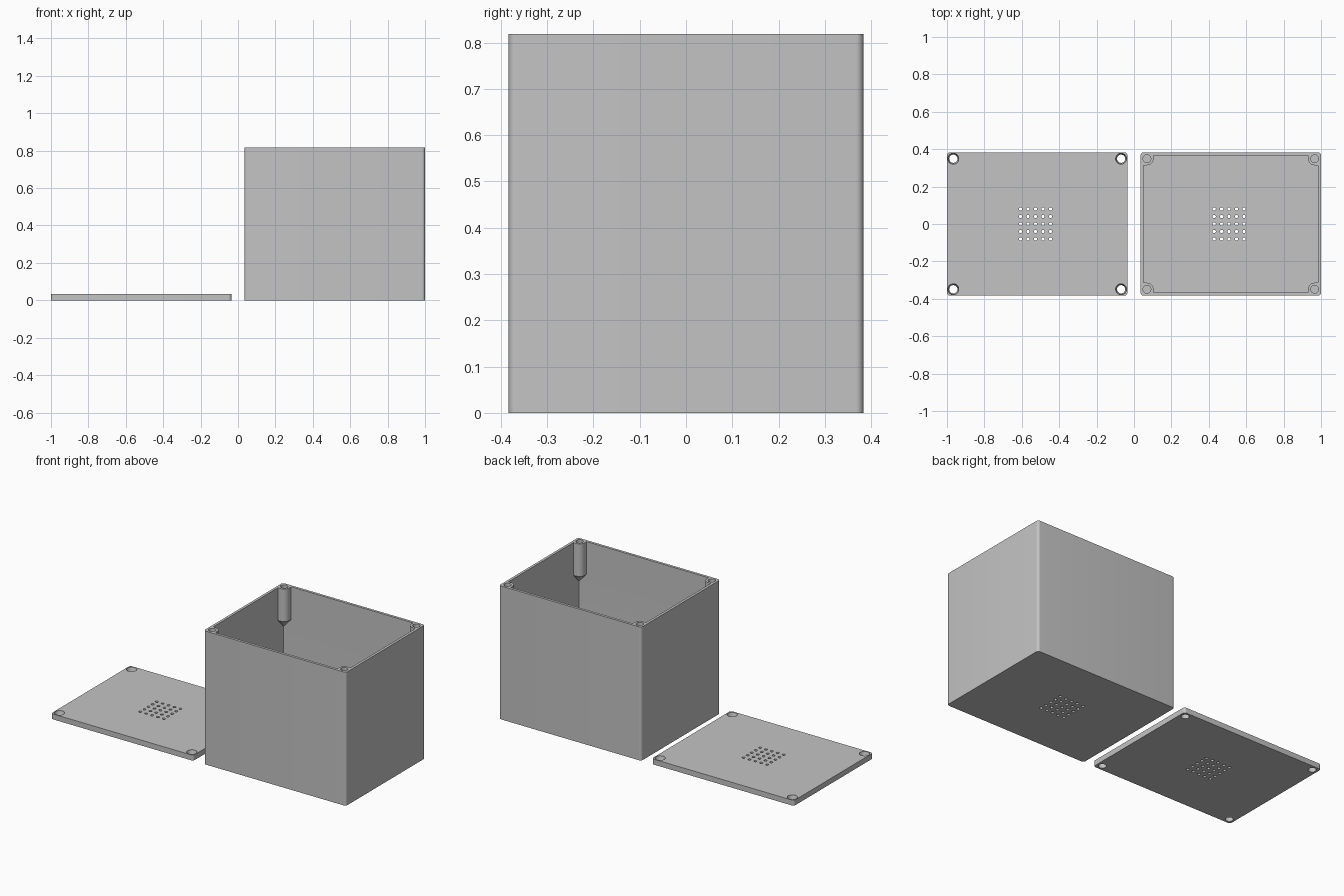
import bpy, bmesh
from math import cos, sin, pi, radians
from mathutils import Vector

cube = bpy.data.objects.get("Cube")
if cube:
    bpy.data.objects.remove(cube, do_unlink=True)

W, D, H = 0.965, 0.766, 0.818      # footprint and box height
WALL, PLATE, ROUND = 0.016, 0.033, 0.016
INSET, BOSS = 0.034, 0.035         # screw centre from the edges, post radius
CORNERS = [(sx, sy) for sx in (-1, 1) for sy in (-1, 1)]

grey = bpy.data.materials.new("light grey plastic")
grey.use_nodes = True
grey.diffuse_color = (0.55, 0.55, 0.55, 1)
grey.node_tree.nodes["Principled BSDF"].inputs["Base Color"].default_value = grey.diffuse_color


def circle(cx, cy, r, n=32):
    return [(cx + r * cos(2 * pi * i / n), cy + r * sin(2 * pi * i / n)) for i in range(n)]


def rounded_rect(cx, cy, w, d, r, n=8):
    pts = []
    for k, (sx, sy) in enumerate([(1, 1), (-1, 1), (-1, -1), (1, -1)]):
        for i in range(n + 1):
            a = (k + i / n) * pi / 2
            pts.append((cx + sx * (w / 2 - r) + r * cos(a), cy + sy * (d / 2 - r) + r * sin(a)))
    return pts


def loft(bm, rings):
    """Skin a capped solid through (outline, z) rings."""
    rows = [[bm.verts.new((x, y, z)) for x, y in pts] for pts, z in rings]
    for a, b in zip(rows, rows[1:]):
        for i in range(len(a)):
            j = (i + 1) % len(a)
            bm.faces.new((a[i], a[j], b[j], b[i]))
    bm.faces.new(rows[0][::-1])
    bm.faces.new(rows[-1])


def make(name, solids):
    bm = bmesh.new()
    for rings in solids:
        loft(bm, rings)
    bmesh.ops.recalc_face_normals(bm, faces=bm.faces)
    mesh = bpy.data.meshes.new(name)
    bm.to_mesh(mesh)
    bm.free()
    mesh.materials.append(grey)
    obj = bpy.data.objects.new(name, mesh)
    bpy.context.collection.objects.link(obj)
    return obj


def cut(target, cutter):
    cutter.hide_render = True
    mod = target.modifiers.new("cut", 'BOOLEAN')
    mod.operation, mod.solver, mod.object = 'DIFFERENCE', 'EXACT', cutter
    bpy.ops.object.select_all(action='DESELECT')
    bpy.context.view_layer.objects.active = target
    target.select_set(True)
    bpy.ops.object.modifier_apply(modifier=mod.name)
    bpy.data.objects.remove(cutter, do_unlink=True)


def screw_spots(cx):
    return [(cx + sx * (W / 2 - INSET), sy * (D / 2 - INSET)) for sx, sy in CORNERS]


def vents(cx):
    """Five by five grid of small holes through a plate."""
    return [[(circle(cx - 0.009 + 0.04 * i, 0.04 * j, 0.009, 16), z) for z in (-0.05, 0.08)]
            for i in range(-2, 3) for j in range(-2, 3)]


def post(cx, sx, sy):
    """Corner post, round towards the inside and tapering into the corner."""
    px, py = sx * (W / 2 - INSET), sy * (D / 2 - INSET)
    reach = INSET - WALL + 0.008
    local = [(-BOSS * cos(i * pi / 20), -BOSS * sin(i * pi / 20)) for i in range(11)]
    local += [(reach, -BOSS), (reach, reach), (-BOSS, reach)]
    full = [(cx + px + sx * u, py + sy * v) for u, v in local]
    tip = Vector((cx + px + sx * reach, py + sy * reach))
    small = [tuple(tip.lerp(Vector(p), 0.1)) for p in full]
    return [(small, H - 0.26), (full, H - 0.2), (full, H + 0.2)]


def finish(obj):
    bpy.ops.object.select_all(action='DESELECT')
    bpy.context.view_layer.objects.active = obj
    obj.select_set(True)
    bpy.ops.object.shade_smooth_by_angle(angle=radians(30))


# Open box: cavity keeps the four posts, then vents and screw holes are drilled
bx = 1 - W / 2
outline = rounded_rect(bx, 0, W, D, ROUND)
box = make("box_body", [[(outline, 0), (outline, H)]])
hollow = rounded_rect(bx, 0, W - 2 * WALL, D - 2 * WALL, 0.002, 2)
cavity = make("cavity_cutter", [[(hollow, PLATE), (hollow, H + 0.1)]])
cut(cavity, make("post_shapes", [post(bx, sx, sy) for sx, sy in CORNERS]))
cut(box, cavity)
pilots = [[(circle(x, y, 0.021), H - 0.18), (circle(x, y, 0.021), H + 0.1)]
          for x, y in screw_spots(bx)]
cut(box, make("box_holes", vents(bx) + pilots))
finish(box)

# Flat lid with countersunk screw holes and matching vents
lx = -bx
outline = rounded_rect(lx, 0, W, D, ROUND)
lid = make("lid", [[(outline, 0), (outline, PLATE)]])
sinks = [[(circle(x, y, 0.022), -0.05), (circle(x, y, 0.022), 0.012),
          (circle(x, y, 0.029), PLATE - 0.008), (circle(x, y, 0.029), 0.08)]
         for x, y in screw_spots(lx)]
cut(lid, make("lid_holes", vents(lx) + sinks))
finish(lid)
